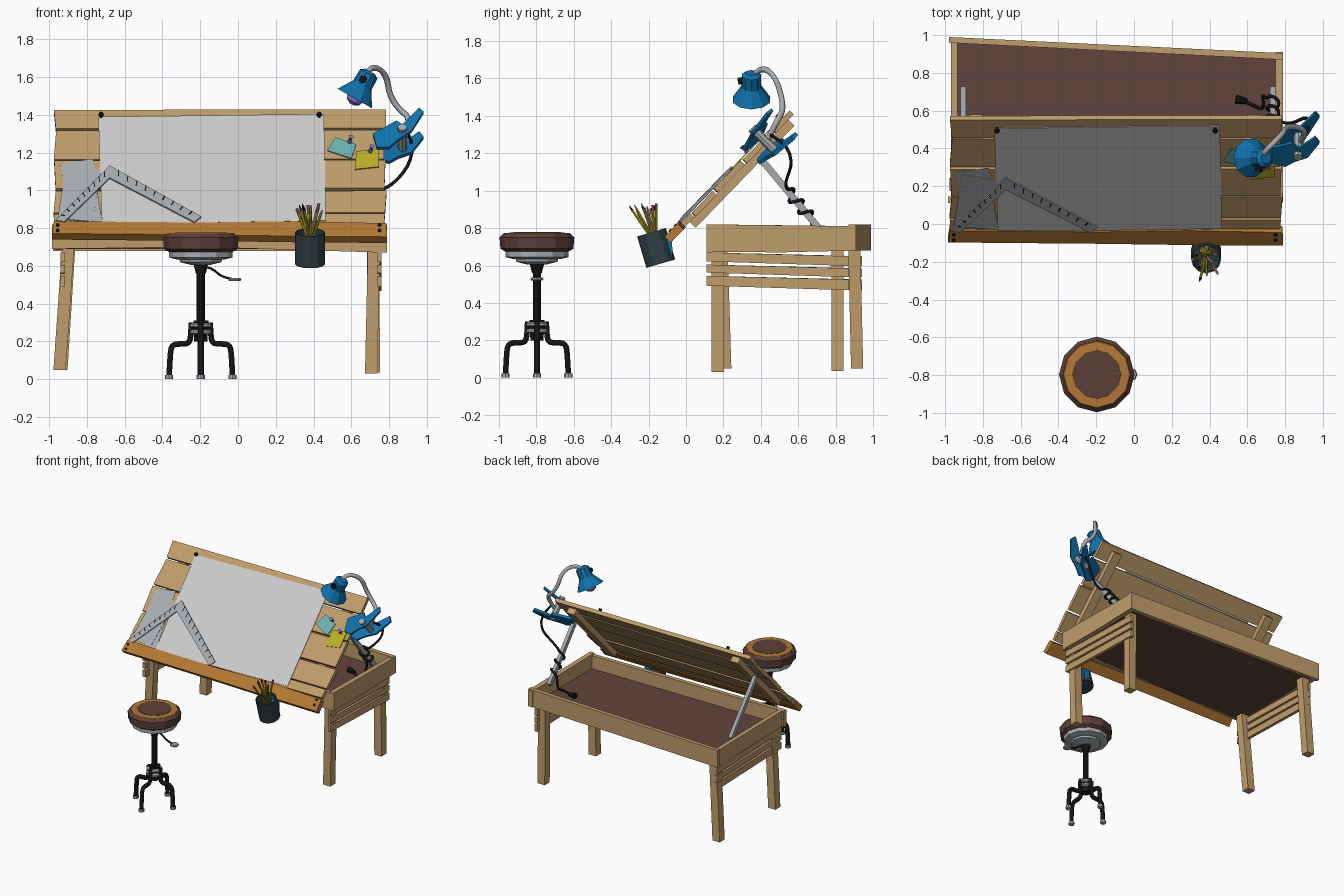
import bpy, bmesh, math, random
from mathutils import Vector as V

if "Cube" in bpy.data.objects:
    bpy.data.objects.remove(bpy.data.objects["Cube"])
random.seed(4)
C, S = 0.695, 0.719


def mat(name, r, g, b):
    m = bpy.data.materials.new(name)
    m.diffuse_color = (r, g, b, 1)
    m.use_nodes = True
    m.node_tree.nodes["Principled BSDF"].inputs["Base Color"].default_value = m.diffuse_color
    return m


WOOD = mat("wood", .53, .34, .15)
DARKWOOD = mat("ledge wood", .45, .19, .035)
FLOOR = mat("brown panel", .12, .06, .045)
SEAT = mat("seat leather", .11, .05, .04)
BLUE = mat("blue paint", .005, .17, .42)
BLACK = mat("black", .008, .008, .008)
METAL = mat("metal", .38, .41, .43)
PAPER = mat("paper", .55, .55, .55)
GREY = mat("grey paper", .40, .42, .44)
CUP = mat("cup", .03, .05, .06)
BULB = mat("bulb", .25, .2, .65)
CYAN = mat("cyan note", .15, .45, .45)
YELLOW = mat("yellow note", .5, .43, .02)
PINK = mat("eraser", .5, .12, .15)


def mesh(name, verts, faces, m):
    me = bpy.data.meshes.new(name)
    me.from_pydata([tuple(v) for v in verts], [], faces)
    bm = bmesh.new()
    bm.from_mesh(me)
    bmesh.ops.recalc_face_normals(bm, faces=bm.faces)
    bm.to_mesh(me)
    bm.free()
    me.materials.append(m)
    ob = bpy.data.objects.new(name, me)
    bpy.context.collection.objects.link(ob)
    return ob


def prism(name, pts, d0, d1, f, m):
    n = len(pts)
    verts = [f(u, v, d) for d in (d0, d1) for u, v in pts]
    faces = [list(range(n))[::-1], list(range(n, 2 * n))]
    faces += [[i, (i + 1) % n, n + (i + 1) % n, n + i] for i in range(n)]
    return mesh(name, verts, faces, m)


def post(name, a, b, w, d, m):
    # bar with horizontal rectangular ends
    q = [(-1, -1), (1, -1), (1, 1), (-1, 1)]
    verts = [V(p) + V((i * w / 2, j * d / 2, 0)) for p in (a, b) for i, j in q]
    faces = [[3, 2, 1, 0], [4, 5, 6, 7]] + [[i, (i + 1) % 4, 4 + (i + 1) % 4, 4 + i] for i in range(4)]
    return mesh(name, verts, faces, m)


def lathe(name, prof, at, axis, seg, m):
    # profile of (radius, distance along axis)
    q = V((0, 0, 1)).rotation_difference(V(axis).normalized())
    verts = [V(at) + q @ V((r * math.cos(k * math.tau / seg), r * math.sin(k * math.tau / seg), t))
             for r, t in prof for k in range(seg)]
    faces = [[i * seg + k, i * seg + (k + 1) % seg, (i + 1) * seg + (k + 1) % seg, (i + 1) * seg + k]
             for i in range(len(prof) - 1) for k in range(seg)]
    faces += [list(range(seg))[::-1], list(range((len(prof) - 1) * seg, len(prof) * seg))]
    return mesh(name, verts, faces, m)


def rod(name, a, b, r, m, seg=8, r2=None):
    d = V(b) - V(a)
    return lathe(name, [(r, 0), (r if r2 is None else r2, d.length)], a, d, seg, m)


def tube(name, pts, r, m):
    cu = bpy.data.curves.new(name, 'CURVE')
    cu.dimensions = '3D'
    cu.bevel_depth, cu.bevel_resolution, cu.use_fill_caps, cu.resolution_u = r, 1, True, 3
    sp = cu.splines.new('NURBS')
    sp.points.add(len(pts) - 1)
    for p, c in zip(sp.points, pts):
        p.co = (*c, 1)
    sp.order_u, sp.use_endpoint_u = 3, True
    cu.materials.append(m)
    ob = bpy.data.objects.new(name, cu)
    bpy.context.collection.objects.link(ob)
    bpy.ops.object.select_all(action='DESELECT')
    ob.select_set(True)
    bpy.context.view_layer.objects.active = ob
    bpy.ops.object.convert(target='MESH')


# coordinate helpers: tilted board by slope distance, or by front-view height
def B(x, s, n): return V((x, -.03 + s * C - n * S, .825 + s * S + n * C))
def F(x, z, n): return B(x, (z - .825) / S, n)
def YZ(y, z, x): return V((x, y, z))
def XY(x, y, z): return V((x, y, z))


# table frame
prism("right_apron", [(.11, .675), (.5, .67), (.91, .68), (.91, .81), (.5, .815), (.11, .82)], .75, .79, YZ, WOOD)
prism("left_apron", [(.11, .69), (.97, .685), (.97, .81), (.11, .82)], -.97, -.935, YZ, WOOD)
prism("back_rail", [(-.98, .96), (.79, .87), (.79, .905), (-.98, .99)], .68, .82, XY, WOOD)
XZ = lambda x, z, y: V((x, y, z))
prism("front_rail", [(-.985, .69), (-.2, .70), (.3, .685), (.79, .67), (.79, .81), (-.985, .82)], .11, .145, XZ, WOOD)
prism("tray_floor", [(-.95, .13), (.77, .13), (.77, .885), (-.95, .97)], .69, .705, XY, FLOOR)
for side, x, yb in (("right", .735, .87), ("left", -.94, .94)):
    for i, (lo, hi) in enumerate(((.61, .665), (.55, .6), (.48, .54))):
        prism(f"{side}_slat_{i}", [(.11, lo + .012), (yb, lo - .012), (yb, hi - .015), (.11, hi + .005)],
              x, x + .025, YZ, WOOD)
for name, a, b in (("front_left_leg", (-.945, .21, .05), (-.9, .19, .69)),
                   ("front_right_leg", (.705, .17, .03), (.72, .17, .69)),
                   ("back_left_leg", (-.935, .915, .05), (-.895, .9, .69)),
                   ("back_right_leg", (.72, .81, .035), (.715, .81, .69))):
    post(name, a, b, .065, .065, WOOD)

# tilted drawing board
planks = ((0, .075, 0), (.08, .245, -.004), (.255, .465, .002), (.475, .69, -.003), (.70, .84, 0))
for i, (s0, s1, n) in enumerate(planks):
    j = [random.uniform(-.008, .008) for _ in range(4)]
    prism(f"board_plank_{i}", [(-.97 + j[0], s0), (.78 + j[1], s0 + .004), (.78 + j[2], s1), (-.97 + j[3], s1 - .004)],
          n - .03, n, B, WOOD)
for x in (-.84, .64):
    prism("board_batten", [(x - .035, .04), (x + .035, .04), (x + .035, .8), (x - .035, .8)], -.075, -.03, B, WOOD)
prism("paper_ledge", [(-.985, -.085), (-.2, -.095), (.3, -.105), (.79, -.11), (.785, -.01), (.3, .005), (-.2, -.005),
                      (-.975, .005)], -.035, .012, B, DARKWOOD)
for x in (-.955, .75):
    for s in (-.025, -.065):
        rod("ledge_bolt", B(x, s, .01), B(x, s, .018), .01, BLACK)

# metal props
for x in (-.905, .735):
    d = V((0, .31, -.37)).normalized()
    f = lambda u, v, w, x=x: V((x + w, .40, 1.17)) + d * u + V((0, d.z, -d.y)) * v
    prism("board_prop", [(-.01, -.018), (.49, -.018), (.49, .018), (-.01, .018)], -.014, .014, f, METAL)

# paper, pins, notes and square
prism("drawing_sheet", [(-.72, .81), (-.2, .825), (.465, .835), (.455, 1.4), (-.74, 1.385)], .003, .007, F, PAPER)
prism("loose_sheet_back", [(-.895, .84), (-.72, .83), (-.77, 1.165), (-.94, 1.14)], .001, .004, F, GREY)
prism("loose_sheet_front", [(-.955, .85), (-.77, .83), (-.73, 1.10), (-.91, 1.13)], .004, .006, F, GREY)
for x, z in ((-.725, 1.385), (.43, 1.385)):
    lathe("sheet_pin", [(.008, 0), (.008, .015), (.015, .018), (.012, .03)], F(x, z, .004), (0, -S, C), 8, BLACK)
prism("cyan_note", [(.473, 1.206), (.6, 1.164), (.626, 1.238), (.515, 1.275)], .003, .009, F, CYAN)
prism("yellow_note", [(.62, 1.106), (.747, 1.12), (.747, 1.217), (.626, 1.2)], .003, .009, F, YELLOW)
for x, z in ((.59, 1.25), (.70, 1.20)):
    lathe("note_pin", [(.012, 0), (.012, .012), (.007, .016), (.007, .035), (.014, .045)], F(x, z, .006),
          (.2, -S, C), 8, BULB)
arms = [((-.965, .83), (-.68, 1.12), (-.68, 1.055), (-.92, .822)), ((-.68, 1.12), (-.195, .85), (-.23, .82), (-.68, 1.055))]
for k, arm in enumerate(arms):
    prism(f"square_arm_{k}", arm, .009, .018, F, METAL)
    a, b, c, d = [V(p) for p in arm]
    for i in range(1, 10):
        p = a.lerp(b, i / 10)
        q = p.lerp(d.lerp(c, i / 10), .5)
        w = (b - a).normalized() * .003
        prism("square_mark", [p - w, p + w, q + w, q - w], .018, .0195, F, BLACK)

# clamp lamp
jaw = [(.715, 1.285), (.84, 1.335), (.87, 1.31), (.96, 1.385), (.983, 1.36), (.92, 1.27), (.85, 1.235), (.80, 1.2), (.735, 1.21)]
prism("clamp_front", jaw, .008, .025, lambda u, v, d: F(u, v, d + (u - .72) * .22), BLUE)
prism("clamp_back", jaw, -.07, -.05, lambda u, v, d: F(u, v, d - (u - .72) * .22), BLUE)
rod("clamp_pivot", F(.87, 1.28, -.11), F(.87, 1.28, .08), .025, METAL)
tube("lamp_neck", [(.885, .44, 1.28), (.92, .49, 1.38), (.85, .52, 1.43), (.80, .51, 1.51), (.79, .48, 1.60),
                   (.74, .43, 1.655), (.68, .37, 1.64), (.68, .35, 1.58)], .016, METAL)
top, ax = V((.70, .35, 1.63)), V((-.085, 0, -.15)).normalized()
lathe("lamp_shade", [(.03, 0), (.052, .015), (.055, .085), (.105, .165), (.1, .165), (.048, .085), (.03, .07)],
      top, ax, 10, BLUE)
lathe("lamp_bulb", [(.02, .07), (.025, .1), (.045, .13), (.05, .155), (.038, .185), (.012, .2)], top, ax, 10, BULB)
rod("lamp_switch", (.665, .31, 1.59), (.66, .28, 1.585), .02, BLACK, 6)

# cord wrapped round the right prop
wrap = []
for i in range(17):
    t, a = .45 + .4 * i / 16, i / 16 * math.tau * 2.5
    wrap.append((.735 + .035 * math.cos(a), .4 + .31 * t + .035 * math.sin(a) * .77, 1.17 - .37 * t + .035 * math.sin(a) * .64))
tube("lamp_cord", [(.9, .45, 1.3), (.93, .54, 1.25), (.91, .57, 1.14), (.84, .53, 1.05)] + wrap +
     [(.68, .69, .76), (.69, .6, .72), (.63, .63, .725), (.58, .65, .725)], .009, BLACK)
rod("cord_plug", (.6, .65, .73), (.54, .66, .735), .014, BLACK, 8, .024)

# pencil cup hung on the ledge
cb, ca = V((.382, -.135, .61)), V((0, -.05, .17)).normalized()
lathe("pencil_cup", [(.08, 0), (.08, .175), (.073, .175), (.073, .01)], cb, ca, 12, CUP)
prism("cup_hook", [(-.005, .84), (.005, .83), (-.075, .73), (-.07, .63), (-.10, .62), (-.115, .70), (-.09, .775)],
      .375, .425, YZ, BLUE)
for i in range(10):
    a = i * 2.4
    r = .055 if i % 2 else .03
    p = cb + V((-.03 * math.cos(a), -.03 * math.sin(a), .02))
    q = cb + ca * (.27 + .04 * random.random()) + V((r * 1.2 * math.cos(a), r * 1.4 * math.sin(a), 0))
    rod(f"pencil_{i}", p, q, .007, YELLOW if i % 4 else WOOD, 6)
    d = (q - p).normalized()
    rod(f"pencil_tip_{i}", q, q + d * .03, .008, (PINK, BLACK, WOOD)[i % 3], 6, .008 if i % 3 == 0 else .002)

# stool
sx, sy, up = -.197, -.797, (0, 0, 1)
def turn(name, prof, m, seg=12): lathe(name, prof, (sx, sy, 0), up, seg, m)
turn("stool_seat", [(.17, .675), (.195, .69), (.2, .75), (.18, .77)], SEAT)
turn("seat_ring", [(.18, .768), (.175, .774), (.13, .776)], DARKWOOD)
turn("seat_centre", [(.13, .772), (.128, .778)], SEAT)
turn("seat_plate", [(.13, .635), (.168, .645), (.168, .675)], METAL)
turn("seat_boss", [(.05, .605), (.11, .62), (.115, .64)], METAL)
turn("seat_collar", [(.026, .56), (.04, .615)], BLACK)
turn("stool_post", [(.022, .2), (.022, .62)], BLACK, 10)
for z in (.25, .285):
    turn("hub_ring", [(.05, z - .012), (.06, z - .006), (.06, z + .006), (.05, z + .012)], METAL)
turn("hub_core", [(.035, .2), (.04, .31)], BLACK)
for k in range(4):
    c, s = math.cos(k * math.pi / 2), math.sin(k * math.pi / 2)
    tube("stool_leg", [(sx + r * c, sy + r * s, z) for r, z in
                       ((.05, .3), (.052, .24), (.06, .19), (.10, .187), (.155, .185), (.163, .12), (.168, .015))], .017, BLACK)
    rod("stool_foot", (sx + .168 * c, sy + .168 * s, 0), (sx + .168 * c, sy + .168 * s, .022), .022, METAL)
tube("height_lever", [(sx + .02, sy, .595), (sx + .06, sy, .59), (sx + .11, sy, .54), (sx + .17, sy, .53)], .007, BLACK)
lathe("lever_paddle", [(.03, 0), (.035, .008), (.03, .016)], (sx + .18, sy, .52), up, 8, METAL)
